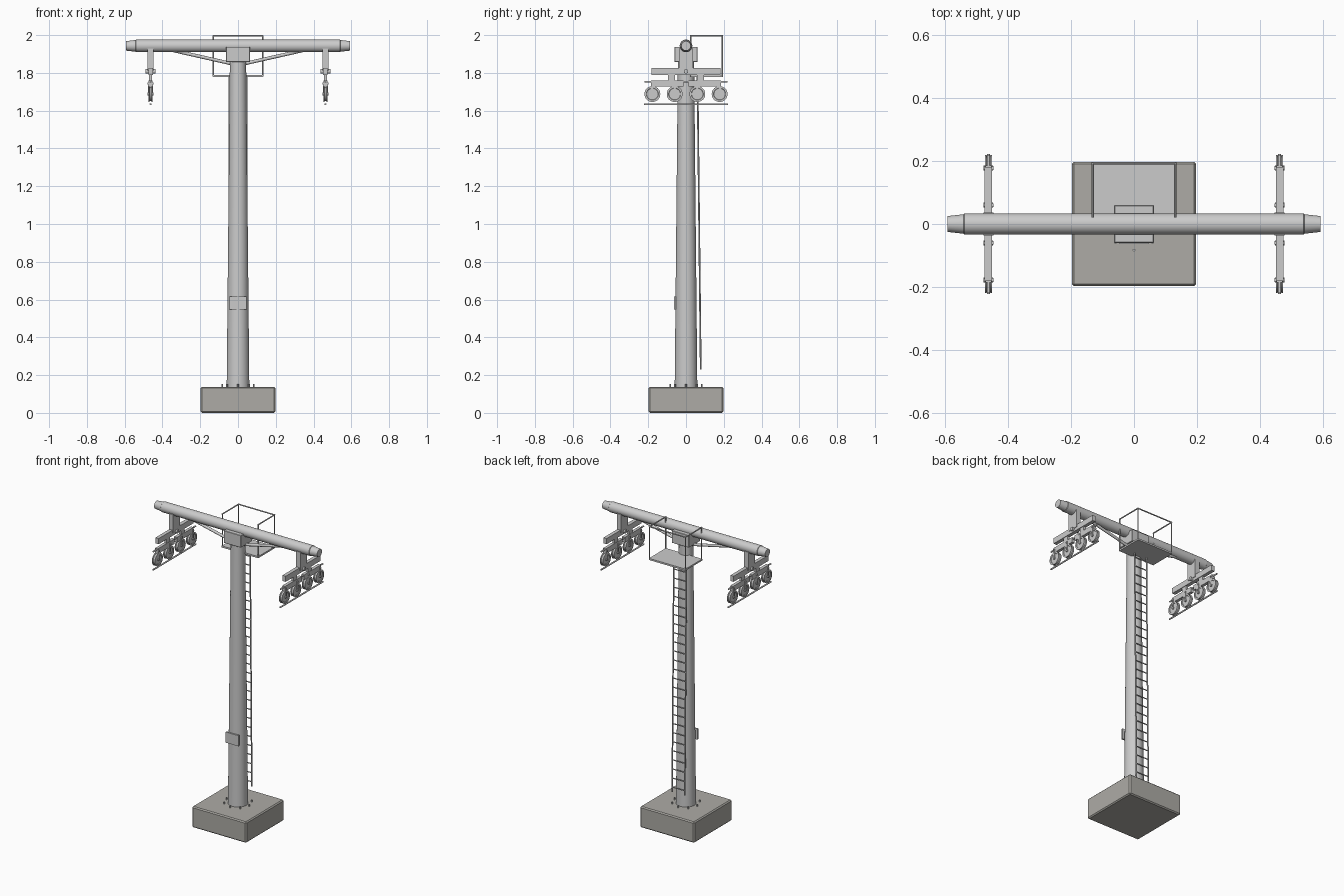
import bpy, bmesh, math
from mathutils import Vector, Matrix

if "Cube" in bpy.data.objects:
    bpy.data.objects.remove(bpy.data.objects["Cube"])

concrete = bpy.data.materials.new("concrete")
concrete.diffuse_color = (0.42, 0.41, 0.38, 1)
concrete.use_nodes = True
concrete.node_tree.nodes["Principled BSDF"].inputs["Base Color"].default_value = concrete.diffuse_color


def finish(bm, name, smooth=True):
    bmesh.ops.recalc_face_normals(bm, faces=bm.faces)
    me = bpy.data.meshes.new(name)
    bm.to_mesh(me)
    bm.free()
    ob = bpy.data.objects.new(name, me)
    bpy.context.collection.objects.link(ob)
    if smooth:
        bpy.ops.object.select_all(action='DESELECT')
        ob.select_set(True)
        bpy.context.view_layer.objects.active = ob
        bpy.ops.object.shade_smooth_by_angle(angle=math.radians(35))
    return ob


def add_box(bm, x0, x1, y0, y1, z0, z1):
    m = Matrix.Translation(((x0 + x1) / 2, (y0 + y1) / 2, (z0 + z1) / 2))
    bmesh.ops.create_cube(bm, size=1, matrix=m @ Matrix.Diagonal((x1 - x0, y1 - y0, z1 - z0, 1)))


def add_rod(bm, a, b, r, r2=None, n=10):
    a, b = Vector(a), Vector(b)
    d = b - a
    m = Matrix.Translation((a + b) / 2) @ d.to_track_quat('Z', 'Y').to_matrix().to_4x4()
    bmesh.ops.create_cone(bm, cap_ends=True, segments=n, radius1=r,
                          radius2=r if r2 is None else r2, depth=d.length, matrix=m)


def box(name, *dims, bevel=0.0):
    bm = bmesh.new()
    add_box(bm, *dims)
    ob = finish(bm, name, False)
    if bevel:
        mod = ob.modifiers.new("bevel", 'BEVEL')
        mod.width, mod.segments = bevel, 1
    return ob


def lathe_x(name, profile, centre, n=32):
    """Spin (x, radius) points about the x axis; profile is closed on the axis."""
    bm = bmesh.new()
    vs = [bm.verts.new((x, 0, r)) for x, r in profile]
    es = [bm.edges.new(p) for p in zip(vs, vs[1:])]
    bmesh.ops.spin(bm, geom=vs + es, cent=(0, 0, 0), axis=(1, 0, 0), angle=2 * math.pi, steps=n)
    bmesh.ops.remove_doubles(bm, verts=bm.verts, dist=1e-5)
    ob = finish(bm, name)
    ob.location = centre
    return ob


# Foundation block and anchor bolts
base = box("foundation", -0.198, 0.198, -0.198, 0.198, 0, 0.138, bevel=0.007)
base.data.materials.append(concrete)
bm = bmesh.new()
for i in range(8):
    a = i * math.pi / 4
    x, y = 0.083 * math.cos(a), 0.083 * math.sin(a)
    add_rod(bm, (x, y, 0.13), (x, y, 0.152), 0.0045, n=8)
finish(bm, "anchor_bolts")

# Tapered column
bm = bmesh.new()
add_rod(bm, (0, 0, 0.13), (0, 0, 1.87), 0.06, 0.043, n=32)
finish(bm, "column")
box("sign_plate", -0.046, 0.046, -0.063, -0.052, 0.547, 0.617)

# Head block and crossarm with tapered ends
box("head_block", -0.063, 0.063, -0.06, 0.06, 1.857, 1.938, bevel=0.002)
lathe_x("crossarm", [(-0.594, 0), (-0.594, 0.025), (-0.542, 0.031), (-0.54, 0.0335),
                     (0.54, 0.0335), (0.542, 0.031), (0.594, 0.025), (0.594, 0)], (0, 0, 1.943))
bm = bmesh.new()
for s in (-1, 1):
    add_rod(bm, (s * 0.34, 0, 1.918), (s * 0.03, 0, 1.848), 0.009, n=12)
finish(bm, "arm_braces")

# Service platform and railing
box("platform", -0.133, 0.133, 0.02, 0.196, 1.777, 1.788)
bm = bmesh.new()
X, Y0, Y1, ZT = 0.131, 0.025, 0.193, 1.996
for s in (-1, 1):
    for y in (Y0, Y1):
        add_rod(bm, (s * X, y, 1.78), (s * X, y, ZT), 0.004, n=8)
    add_rod(bm, (s * X, Y0 - 0.004, ZT), (s * X, Y1 + 0.003, ZT), 0.004, n=8)
add_rod(bm, (-X, Y1, ZT), (X, Y1, ZT), 0.004, n=8)
finish(bm, "platform_railing")

# Ladder leaning along the back of the column
bm = bmesh.new()
Z0, Z1, RUNGS = 0.23, 1.78, 26
for s in (-1, 1):
    add_rod(bm, (s * 0.046, 0.078, Z0), (s * 0.046, 0.061, Z1), 0.0045, n=8)
for i in range(RUNGS):
    z = Z0 + 0.03 + i * (Z1 - Z0 - 0.06) / (RUNGS - 1)
    y = 0.078 - 0.017 * (z - Z0) / (Z1 - Z0)
    add_rod(bm, (-0.046, y, z), (0.046, y, z), 0.0035, n=8)
finish(bm, "ladder")

# Sheave assemblies, one on each side
for side, s in (("left", -1), ("right", 1)):
    cx = s * 0.463
    box(side + "_hanger", cx - 0.016, cx + 0.016, -0.036, 0.036, 1.81, 1.93)
    box(side + "_main_beam", cx - 0.012, cx + 0.012, -0.182, 0.182, 1.79, 1.827)
    bm = bmesh.new()
    add_rod(bm, (cx - 0.026, 0, 1.808), (cx + 0.026, 0, 1.808), 0.012, n=16)
    finish(bm, side + "_main_pivot")
    for end, t in (("front", -1), ("back", 1)):
        bm = bmesh.new()
        ya, yb = sorted((t * 0.012, t * 0.186))
        add_box(bm, cx - 0.01, cx + 0.01, ya, yb, 1.727, 1.761)
        ya, yb = sorted((t * 0.058, t * 0.094))
        add_box(bm, cx - 0.008, cx + 0.008, ya, yb, 1.755, 1.795)
        finish(bm, f"{side}_{end}_sub_beam", False)
    # Grooved wheels with axles and fork plates
    bm = bmesh.new()
    for i, y in enumerate((-0.178, -0.06, 0.06, 0.178)):
        lathe_x(f"{side}_wheel_{i + 1}",
                [(-0.008, 0), (-0.008, 0.03), (-0.011, 0.032), (-0.011, 0.042), (-0.007, 0.042),
                 (-0.004, 0.037), (0.004, 0.037), (0.007, 0.042), (0.011, 0.042),
                 (0.011, 0.032), (0.008, 0.03), (0.008, 0)], (cx, y, 1.688))
        add_rod(bm, (cx - 0.015, y, 1.688), (cx + 0.015, y, 1.688), 0.008, n=12)
        add_rod(bm, (cx - 0.016, y, 1.744), (cx + 0.016, y, 1.744), 0.006, n=12)
        for k in (-1, 1):
            x = cx + k * 0.0125
            add_box(bm, x - 0.0015, x + 0.0015, y - 0.006, y + 0.006, 1.684, 1.75)
    finish(bm, side + "_axles")
    # Haul cable below the wheels and guard rod above them
    bm = bmesh.new()
    add_rod(bm, (cx, -0.222, 1.634), (cx, 0.222, 1.634), 0.005, n=12)
    finish(bm, side + "_cable")
    bm = bmesh.new()
    add_rod(bm, (cx, -0.22, 1.753), (cx, 0.22, 1.753), 0.005, n=12)
    finish(bm, side + "_guard_rod")
